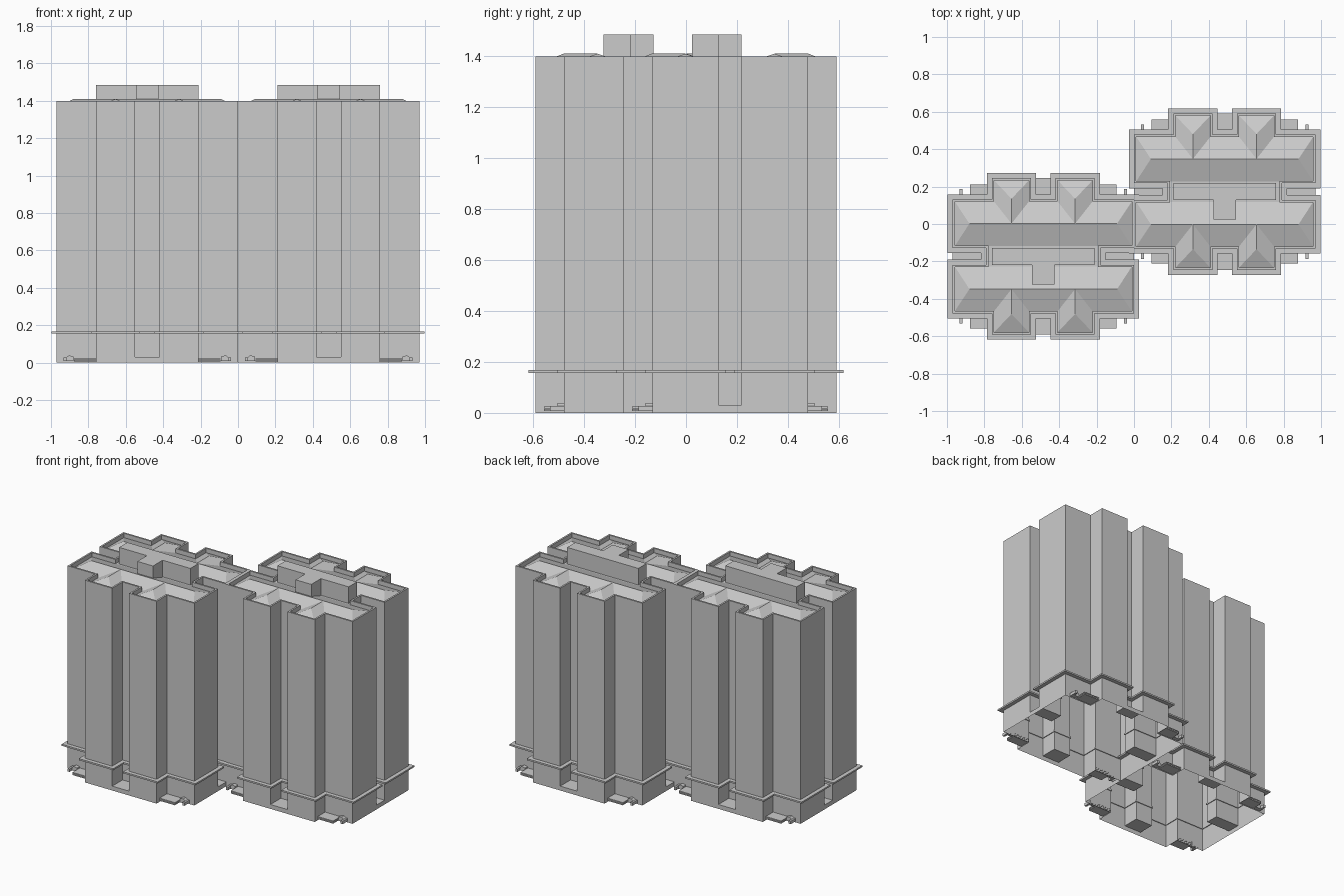
import bpy, bmesh
from mathutils import Vector

if "Cube" in bpy.data.objects:
    bpy.data.objects.remove(bpy.data.objects["Cube"])

TOWERS = [(-0.485, -0.173), (0.485, 0.173)]
TOP, DECK, RIDGE, FLOOR = 1.40, 1.37, 1.41, 0.03


def four_way(quarter):
    """Mirror a counter-clockwise quarter outline into a full outline."""
    half = quarter + [(-x, y) for x, y in reversed(quarter)]
    return half + [(-x, -y) for x, y in half]


def offset(pts, d):
    """Mitred outward offset of a right-angled counter-clockwise outline."""
    out = []
    n = len(pts)
    for i in range(n):
        p, a, b = Vector(pts[i]), Vector(pts[i - 1]), Vector(pts[(i + 1) % n])
        e, f = (p - a).normalized(), (b - p).normalized()
        out.append((p.x + d * (e.y + f.y), p.y - d * (e.x + f.x)))
    return out


def strip(bm, a, za, b, zb):
    """Band of quads between two outlines."""
    va = [bm.verts.new((x, y, za)) for x, y in a]
    vb = [bm.verts.new((x, y, zb)) for x, y in b]
    for i in range(len(a)):
        j = (i + 1) % len(a)
        bm.faces.new((va[i], va[j], vb[j], vb[i]))


def poly(bm, pts):
    bm.faces.new([bm.verts.new(p) for p in pts])


def prism(bm, pts, z0, z1):
    strip(bm, pts, z0, pts, z1)
    poly(bm, [(x, y, z1) for x, y in pts])
    poly(bm, [(x, y, z0) for x, y in reversed(pts)])


def box(bm, x0, x1, y0, y1, z0, z1):
    prism(bm, [(x0, y0), (x1, y0), (x1, y1), (x0, y1)], z0, z1)


def finish(name, bm, recalc=True):
    """Clean the mesh and place one copy on each tower."""
    bmesh.ops.remove_doubles(bm, verts=bm.verts, dist=1e-5)
    if recalc:
        bmesh.ops.recalc_face_normals(bm, faces=bm.faces)
    me = bpy.data.meshes.new(name)
    bm.to_mesh(me)
    bm.free()
    for i, (x, y) in enumerate(TOWERS):
        ob = bpy.data.objects.new(f"{name}_{i + 1}", me)
        ob.location = (x, y, 0)
        bpy.context.collection.objects.link(ob)


bays = [(0.485, 0.305), (0.275, 0.305), (0.275, 0.418)]
plan = four_way([(0.305, 0.045), (0.485, 0.045)] + bays + [(0.065, 0.418), (0.065, 0.305)])
base = four_way(bays)

# tower walls, open underneath, with the recesses starting above a low plinth
bm = bmesh.new()
strip(bm, base, 0, base, FLOOR)
strip(bm, plan, FLOOR, plan, TOP)
for s in (-1, 1):
    rects = ((0.305 * s, 0.485 * s, -0.045, 0.045), (-0.065, 0.065, 0.305 * s, 0.418 * s))
    for x0, x1, y0, y1 in rects:
        f = [(x0, y0, FLOOR), (x1, y0, FLOOR), (x1, y1, FLOOR), (x0, y1, FLOOR)]
        poly(bm, f if s > 0 else f[::-1])
finish("tower_walls", bm, recalc=False)

# parapet rim and sunken deck
bm = bmesh.new()
inner = offset(plan, -0.012)
strip(bm, plan, TOP, inner, TOP)
strip(bm, inner, TOP, inner, DECK)
poly(bm, [(x, y, DECK) for x, y in inner])
finish("parapet_and_deck", bm, recalc=False)

# thin ledge around the lower storeys
bm = bmesh.new()
o, i = offset(plan, 0.027), offset(plan, -0.005)
strip(bm, o, 0.157, o, 0.168)
strip(bm, o, 0.168, i, 0.168)
strip(bm, i, 0.168, i, 0.157)
strip(bm, i, 0.157, o, 0.157)
finish("ledge", bm)

# hipped wing roofs with hipped bay roofs running into them
bm = bmesh.new()
for s in (-1, 1):
    a, b = (-0.395, 0.175 * s, RIDGE), (0.395, 0.175 * s, RIDGE)
    c = [(x, y * s, DECK) for x, y in ((-0.473, 0.055), (0.473, 0.055), (0.473, 0.293), (-0.473, 0.293))]
    for f in ((c[0], c[1], b, a), (c[1], c[2], b), (c[2], c[3], a, b), (c[3], c[0], a)):
        poly(bm, f if s > 0 else f[::-1])
    for m in (-1, 1):
        r0, r1 = (0.17 * m, 0.175 * s, RIDGE), (0.17 * m, 0.308 * s, RIDGE)
        p = [(x * m, y * s, DECK) for x, y in ((0.077, 0.175), (0.263, 0.175), (0.263, 0.406), (0.077, 0.406))]
        for f in ((p[1], p[2], r1, r0), (p[2], p[3], r1), (p[3], p[0], r0, r1)):
            poly(bm, f if s * m > 0 else f[::-1])
finish("hipped_roofs", bm, recalc=False)

# T-shaped penthouse
bm = bmesh.new()
prism(bm, [(-0.273, -0.045), (-0.06, -0.045), (-0.06, -0.15), (0.06, -0.15),
           (0.06, -0.045), (0.273, -0.045), (0.273, 0.045), (-0.273, 0.045)], DECK, 1.485)
finish("penthouse", bm)

# slatted entrance steps, sloped cheek and end post in each corner
bm = bmesh.new()
cheek = [(0.395, 0.008), (0.395, 0.034), (0.42, 0.039), (0.442, 0.022), (0.442, 0.008)]
for sx in (-1, 1):
    for sy in (-1, 1):
        for k in range(4):
            z = 0.007 + k * 0.005
            box(bm, 0.275 * sx, 0.392 * sx, 0.304 * sy, 0.385 * sy, z, z + 0.0035)
        ends = [[(x * sx, y * sy, z) for x, z in cheek] for y in (0.304, 0.332)]
        for e in ends:
            poly(bm, e)
        for k in range(5):
            j = (k + 1) % 5
            poly(bm, (ends[0][k], ends[0][j], ends[1][j], ends[1][k]))
        box(bm, 0.432 * sx, 0.447 * sx, 0.304 * sy, 0.36 * sy, 0.008, 0.028)
finish("entrance_steps", bm)
